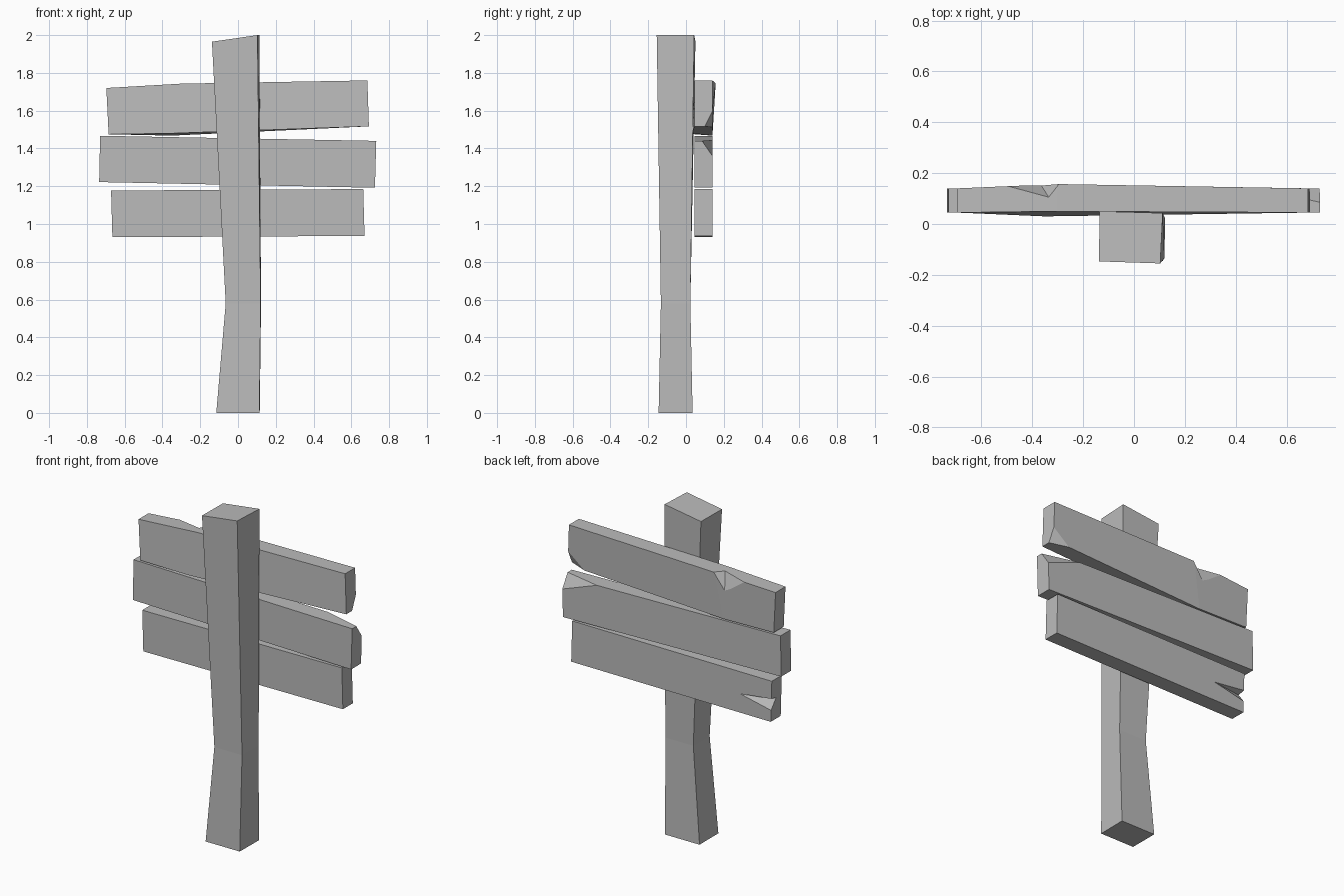
import bpy
import bmesh
from mathutils import Vector

default = bpy.data.objects.get("Cube")
if default:
    bpy.data.objects.remove(default, do_unlink=True)

grey = bpy.data.materials.new("weathered_grey")
grey.use_nodes = True
grey.diffuse_color = (0.5, 0.5, 0.5, 1)
grey.node_tree.nodes["Principled BSDF"].inputs["Base Color"].default_value = grey.diffuse_color


def finish(name, bm):
    """Turn a bmesh into a flat-shaded object."""
    bmesh.ops.recalc_face_normals(bm, faces=bm.faces)
    mesh = bpy.data.meshes.new(name)
    bm.to_mesh(mesh)
    bm.free()
    mesh.materials.append(grey)
    obj = bpy.data.objects.new(name, mesh)
    bpy.context.collection.objects.link(obj)
    return obj


def loft(rings):
    """Skin four-cornered rings and cap both ends."""
    bm = bmesh.new()
    loops = [[bm.verts.new(p) for p in ring] for ring in rings]
    for a, b in zip(loops, loops[1:]):
        for i in range(4):
            j = (i + 1) % 4
            bm.faces.new((a[i], a[j], b[j], b[i]))
    bm.faces.new(loops[0])
    bm.faces.new(loops[-1])
    bmesh.ops.recalc_face_normals(bm, faces=bm.faces)
    return bm


def plank(columns, chip=None):
    """Each column: top x, z, bottom x, z, then optional y's and back drop."""
    rings = []
    for (xt, zt, xb, zb), ys, drop in columns:
        ft, fb, bb, bt = ys
        rings.append([(xt, ft, zt), (xb, fb, zb), (xb, bb, zb - drop), (xt, bt, zt)])
    bm = loft(rings)
    if chip:
        # Slice off one broken corner
        a, b, c = map(Vector, chip)
        normal = (b - a).cross(c - a).normalized()
        if normal.x < 0:
            normal.negate()
        bmesh.ops.bisect_plane(bm, geom=bm.verts[:] + bm.edges[:] + bm.faces[:],
                               plane_co=a, plane_no=normal, clear_outer=True)
        bmesh.ops.holes_fill(bm, edges=bm.edges)
    return bm


def notch(obj, inner, lower, side_a, side_b):
    """Cut a V notch whose valley runs from inner to lower."""
    i, l, a, b = map(Vector, (inner, lower, side_a, side_b))
    mid = (i + l) / 2
    corners = [i + (i - l) / 2, l + (l - i) / 2, a + (a - mid) / 2, b + (b - mid) / 2]
    bm = bmesh.new()
    for p in corners:
        bm.verts.new(p)
    bmesh.ops.convex_hull(bm, input=bm.verts)
    cutter = finish("notch_cutter", bm)
    cutter.hide_render = True
    mod = obj.modifiers.new("notch", "BOOLEAN")
    mod.operation = "DIFFERENCE"
    mod.solver = "EXACT"
    mod.object = cutter
    bpy.context.view_layer.objects.active = obj
    bpy.ops.object.modifier_apply(modifier=mod.name)
    bpy.data.objects.remove(cutter, do_unlink=True)


# Crooked post, narrowest at the bend
finish("post", loft([
    [(-0.115, -0.145, 0), (0.113, -0.145, 0), (0.115, 0.035, 0), (-0.115, 0.035, 0)],
    [(-0.065, -0.133, 0.58), (0.12, -0.133, 0.58), (0.122, 0.023, 0.58), (-0.065, 0.023, 0.58)],
    [(-0.138, -0.147, 1.965), (0.103, -0.155, 2), (0.113, 0.043, 2), (-0.135, 0.05, 1.965)],
]))

FLAT = (0.045, 0.045, 0.14, 0.14)

# Top plank, warped in the middle, with a chipped corner and a notch
top_plank = finish("top_plank", plank([
    ((-0.697, 1.72, -0.685, 1.475), FLAT, 0),
    ((-0.30, 1.743, -0.35, 1.48), (0.05, 0.03, 0.14, 0.157), 0.012),
    ((0.685, 1.76, 0.693, 1.517), FLAT, 0),
], chip=[(0.693, 0.10, 1.517), (0.692, 0.14, 1.6), (0.58, 0.14, 1.51)]))
notch(top_plank, (-0.335, 0.105, 1.742), (-0.365, 0.152, 1.645),
      (-0.5, 0.15, 1.732), (-0.295, 0.157, 1.743))

# Middle plank with one chipped upper corner
finish("middle_plank", plank([
    ((-0.73, 1.467, -0.735, 1.222), FLAT, 0),
    ((0.732, 1.44, 0.725, 1.192), FLAT, 0),
], chip=[(0.732, 0.085, 1.44), (0.73, 0.14, 1.36), (0.5, 0.14, 1.444)]))

# Bottom plank with a split at one end
bottom_plank = finish("bottom_plank", plank([
    ((-0.672, 1.177, -0.665, 0.93), FLAT, 0),
    ((0.663, 1.185, 0.67, 0.937), FLAT, 0),
]))
notch(bottom_plank, (-0.668, 0.095, 1.06), (-0.46, 0.14, 1.045),
      (-0.668, 0.14, 1.07), (-0.667, 0.14, 1.0))
